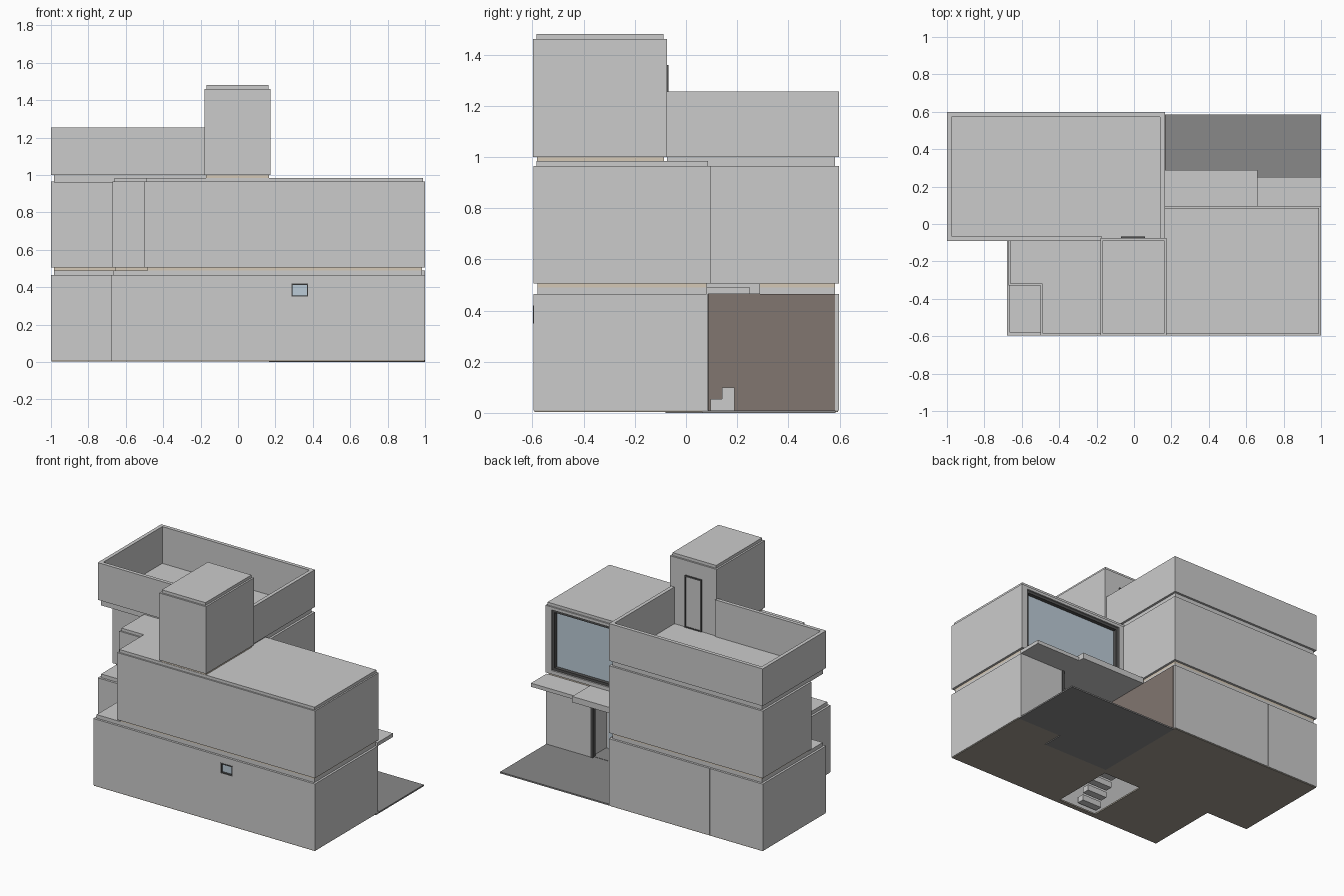
import bpy, bmesh
from mathutils import Vector

if "Cube" in bpy.data.objects:
    bpy.data.objects.remove(bpy.data.objects["Cube"])


def mat(name, r, g, b):
    m = bpy.data.materials.new(name)
    m.diffuse_color = (r, g, b, 1)
    m.use_nodes = True
    m.node_tree.nodes["Principled BSDF"].inputs["Base Color"].default_value = m.diffuse_color
    return m


TAN = mat("tan", .66, .58, .47)
BROWN = mat("brown", .22, .18, .16)
FLOOR = mat("floor", .36, .33, .28)
DARK = mat("dark", .08, .08, .08)
PAVE = mat("paving", .25, .25, .25)
GLASS = mat("glass", .50, .60, .68)


def inset(pts, d):
    """Move every side of a counter-clockwise rectilinear outline inward."""
    out = []
    n = len(pts)
    for i in range(n):
        p, a, b = Vector(pts[i]), Vector(pts[i - 1]), Vector(pts[(i + 1) % n])
        u, v = (p - a).normalized(), (b - p).normalized()
        out.append(tuple(p + d * (Vector((-u.y, u.x)) + Vector((-v.y, v.x)))))
    return out


def finish(bm, name, m):
    bmesh.ops.recalc_face_normals(bm, faces=bm.faces)
    me = bpy.data.meshes.new(name)
    bm.to_mesh(me)
    bm.free()
    o = bpy.data.objects.new(name, me)
    bpy.context.collection.objects.link(o)
    if m:
        me.materials.append(m)
    return o


def prism(name, pts, z0, z1, m=None):
    bm = bmesh.new()
    lo = [bm.verts.new((x, y, z0)) for x, y in pts]
    hi = [bm.verts.new((x, y, z1)) for x, y in pts]
    n = len(pts)
    bm.faces.new(lo[::-1])
    bm.faces.new(hi)
    for i in range(n):
        j = (i + 1) % n
        bm.faces.new((lo[i], lo[j], hi[j], hi[i]))
    return finish(bm, name, m)


def walls(name, pts, z0, z1, t=.025, m=None):
    """Hollow ring of walls following an outline."""
    bm = bmesh.new()
    loops = [[bm.verts.new((x, y, z)) for x, y in p]
             for p, z in ((pts, z0), (pts, z1), (inset(pts, t), z1), (inset(pts, t), z0))]
    n = len(pts)
    for k in range(4):
        a, b = loops[k], loops[(k + 1) % 4]
        for i in range(n):
            j = (i + 1) % n
            bm.faces.new((a[i], a[j], b[j], b[i]))
    return finish(bm, name, m)


def rect(x0, x1, y0, y1):
    return [(x0, y0), (x1, y0), (x1, y1), (x0, y1)]


def box(name, x0, x1, y0, y1, z0, z1, m=None):
    return prism(name, rect(x0, x1, y0, y1), z0, z1, m)


def cut(o, *b):
    c = box("cutter", *b)
    md = o.modifiers.new("cut", 'BOOLEAN')
    md.object, md.solver = c, 'EXACT'
    bpy.context.view_layer.objects.active = o
    bpy.ops.object.modifier_apply(modifier=md.name)
    bpy.data.objects.remove(c)


def frame(name, x0, x1, y0, y1, z0, z1, w, m):
    for i, (a, b, c, d) in enumerate(((x0, x0 + w, z0, z1), (x1 - w, x1, z0, z1),
                                      (x0 + w, x1 - w, z0, z0 + w), (x0 + w, x1 - w, z1 - w, z1))):
        box(f"{name}_{i}", a, b, y0, y1, c, d, m)


# Floor outlines
ground = [(-.68, -.595), (1, -.595), (1, .085), (.66, .085), (.66, -.08), (.165, -.08),
          (.165, .597), (-1, .597), (-1, -.09), (-.68, -.09)]
covered = [(-.68, -.595), (1, -.595), (1, .095), (.165, .095), (.165, .597),
           (-1, .597), (-1, -.09), (-.68, -.09)]
upper = [(-.5, -.595), (1, -.595), (1, .095), (.165, .095), (.165, .597), (-1, .597),
         (-1, .07), (-.67, .07), (-.67, -.33), (-.5, -.33)]
front_roof = [(-.5, -.595), (1, -.595), (1, .095), (-.67, .095), (-.67, -.33), (-.5, -.33)]

# Ground storey
g = walls("ground_walls", ground, .01, .465)
cut(g, .285, .375, -.7, -.5, .35, .42)
cut(g, -.605, -.597, .592, .7, .0, .5)
f = prism("ground_floor", inset(ground, .003), .004, .014, FLOOR)
cut(f, -.15, .14, -.56, -.12, -.1, .1)
frame("small_window_frame", .285, .375, -.597, -.58, .35, .42, .007, DARK)
box("small_window_pane", .29, .37, -.583, -.577, .355, .415, GLASS)
for i in range(8):
    box(f"stair_{i}", -.15, 0, -.55 + .05 * i, -.5 + .05 * i, .05 * i + .03, .05 * i + .07)

# Driveway, entrance and timber wall
box("driveway", .165, 1, .065, .585, 0, .01, PAVE)
box("entrance_floor", .165, .66, -.08, .07, 0, .012, PAVE)
box("timber_wall", .16, .168, -.07, .583, .01, .465, BROWN)
box("entrance_door", .2, .36, -.085, -.074, .012, .40, BROWN)
box("entrance_glass", .40, .64, -.085, -.075, .012, .44, GLASS)
box("entrance_post", .645, .663, .06, .088, .01, .465, DARK)
box("planter_low", .168, .38, .095, .14, .01, .055)
box("planter_high", .168, .38, .14, .19, .01, .1)

# Recessed slab between storeys and entrance canopy
prism("first_slab", inset(covered, .015), .465, .49)
prism("first_floor", inset(upper, .015), .49, .505, TAN)
box("canopy_deep", .165, .66, .08, .29, .465, .505)
box("canopy_shallow", .66, 1, .08, .25, .465, .49)

# Upper storey with large rear window
u = walls("upper_walls", upper, .505, .965)
cut(u, .2, .955, 0, .2, .53, .945)
frame("rear_window_frame", .2, .955, .045, .085, .53, .945, .018, DARK)
box("rear_window_glass", .215, .94, .05, .06, .545, .93, GLASS)

# Roofs
prism("front_roof", inset(front_roof, .01), .96, .985)
box("terrace_slab", -.985, .15, -.075, .583, .96, 1.003)

# Roof terrace parapet
P0, P1 = 1.0, 1.255
box("parapet_front", -1, -.175, -.09, -.065, P0, P1)
box("parapet_back", -1, .165, .573, .598, P0, P1)
box("parapet_left", -1, -.975, -.065, .573, P0, P1)
box("parapet_right", .14, .165, -.08, .573, P0, P1)

# Stair tower
box("tower_base", -.17, .165, -.583, -.085, .98, 1.0, TAN)
box("tower_walls", -.18, .175, -.597, -.075, 1.0, 1.46)
box("tower_roof", -.168, .163, -.585, -.087, 1.46, 1.48)
box("tower_door", -.06, .05, -.08, -.072, 1.003, 1.35)
frame("tower_door_frame", -.07, .06, -.08, -.068, 1.0, 1.36, .01, DARK)
